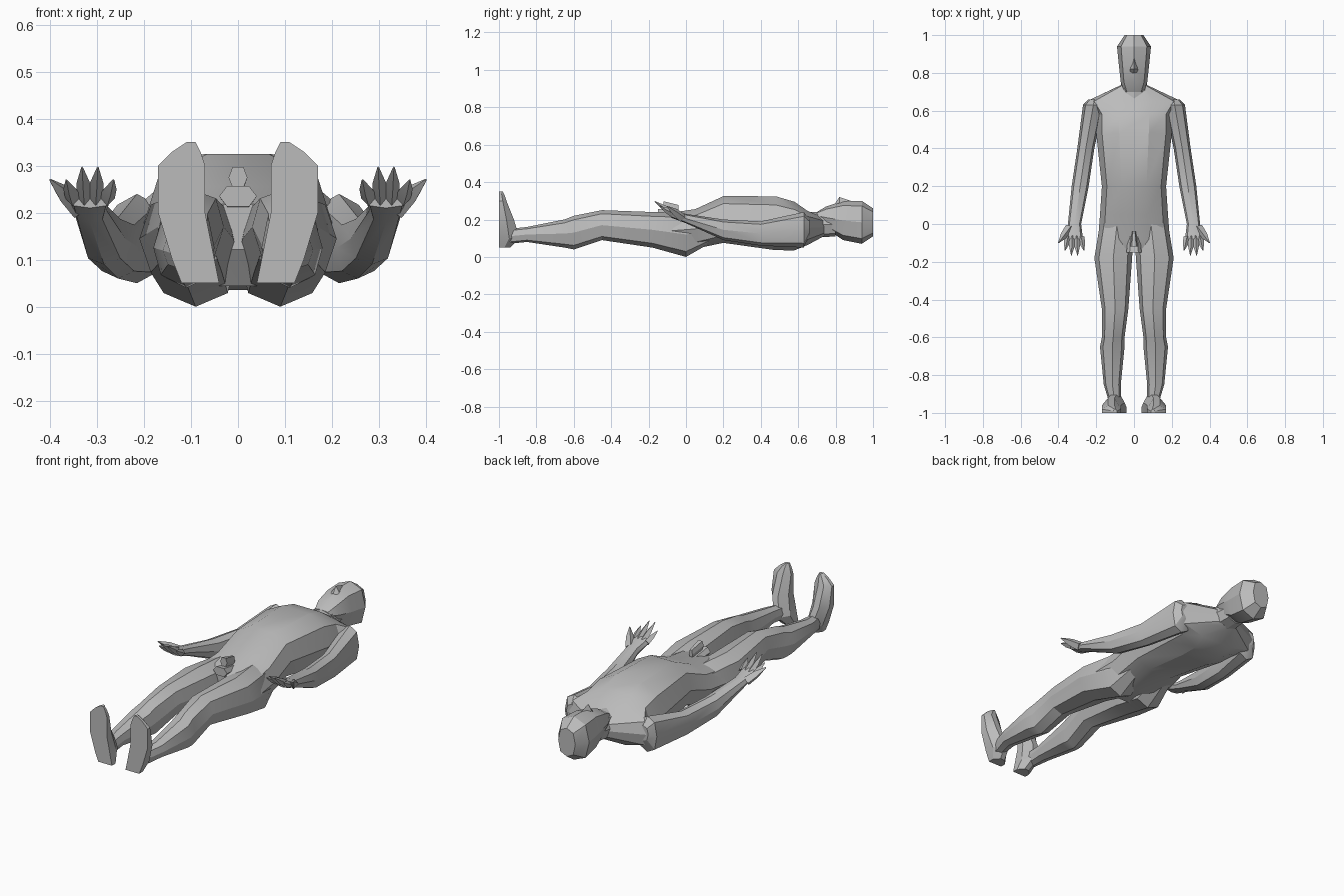
import bpy, bmesh, math
from mathutils import Vector

default_cube = bpy.data.objects.get("Cube")
if default_cube:
    bpy.data.objects.remove(default_cube, do_unlink=True)

stone = bpy.data.materials.new("plain grey")
stone.use_nodes = True
stone.diffuse_color = (0.5, 0.5, 0.5, 1)
stone.node_tree.nodes["Principled BSDF"].inputs["Base Color"].default_value = stone.diffuse_color


def finish(name, bm):
    """Turn the bmesh into a shaded object."""
    bmesh.ops.recalc_face_normals(bm, faces=bm.faces)
    mesh = bpy.data.meshes.new(name)
    bm.to_mesh(mesh)
    bm.free()
    mesh.materials.append(stone)
    part = bpy.data.objects.new(name, mesh)
    bpy.context.collection.objects.link(part)
    bpy.ops.object.select_all(action='DESELECT')
    part.select_set(True)
    bpy.context.view_layer.objects.active = part
    bpy.ops.object.shade_smooth_by_angle(angle=math.radians(25))


def loft(name, rings):
    """Skin a list of point rings and cap both ends."""
    bm = bmesh.new()
    loops = [[bm.verts.new(point) for point in ring] for ring in rings]
    for lower, upper in zip(loops, loops[1:]):
        for i in range(len(lower)):
            bm.faces.new((lower[i - 1], lower[i], upper[i], upper[i - 1]))
    bm.faces.new(loops[0])
    bm.faces.new(loops[-1])
    finish(name, bm)


def rounded(value, power=0.8):
    return math.copysign(abs(value) ** power, value)


def oval(y, inner, outer, under, top, side=1, count=8):
    """Faceted, slightly squared section across the body at y."""
    middle, half_width = (inner + outer) / 2, (outer - inner) / 2
    centre, half_depth = (under + top) / 2, (top - under) / 2
    angles = [math.tau * i / count for i in range(count)]
    return [Vector((side * (middle + half_width * rounded(math.cos(angle))), y,
                    centre + half_depth * rounded(math.sin(angle)))) for angle in angles]


def trunk(name, sections, count=8):
    """Loft of ovals centred on the body: y, half width, underside, top."""
    loft(name, [oval(y, -half, half, under, top, count=count)
                for y, half, under, top in sections])


def spike(name, base, tip, radius):
    """Four-sided finger that narrows past its knuckle."""
    direction = tip - base
    turn = direction.to_track_quat('Z', 'Y')
    corners = [Vector((radius, 0, 0)), Vector((0, radius, 0)),
               Vector((-radius, 0, 0)), Vector((0, -radius, 0))]
    loft(name, [[base + direction * along + turn @ (corner * width) for corner in corners]
                for along, width in ((0, 1), (0.5, 0.8), (1, 0.1))])


def sole_section(z, inner, outer, instep, side):
    """Flat sole at the far end with a tapered instep behind it."""
    width, middle = outer - inner, (instep - 1) / 2
    outline = ((inner, -1), (outer, -1), (outer, middle), (outer - width / 3, instep),
               (inner + width / 3, instep), (inner, middle))
    return [(side * x, y, z) for x, y in outline]


# Torso with sloping shoulders, neck and bearded head
trunk("torso", [(0.74, 0.06, 0.11, 0.21), (0.65, 0.25, 0.06, 0.25), (0.58, 0.2, 0.03, 0.3),
                (0.48, 0.2, 0.03, 0.33), (0.2, 0.17, 0.07, 0.33), (0.05, 0.18, 0.04, 0.26),
                (-0.08, 0.19, 0.04, 0.24), (-0.14, 0.1, 0.12, 0.22)], count=10)
trunk("neck", [(0.65, 0.08, 0.1, 0.24), (0.8, 0.06, 0.11, 0.24)])
trunk("head", [(0.7, 0.05, 0.2, 0.24), (0.75, 0.07, 0.15, 0.27), (0.84, 0.08, 0.09, 0.3),
               (0.94, 0.09, 0.07, 0.3), (1, 0.05, 0.11, 0.26)])
trunk("nose", [(0.8, 0.02, 0.26, 0.29), (0.82, 0.02, 0.26, 0.32), (0.88, 0.01, 0.26, 0.3)], count=4)

# Plain pelvic blocks
trunk("pelvic_block", [(-0.05, 0.03, 0.2, 0.24), (-0.15, 0.04, 0.21, 0.26)], count=6)
trunk("pelvic_ridge", [(-0.04, 0.01, 0.23, 0.28), (-0.12, 0.02, 0.25, 0.3)], count=6)

# Limb sections: y, inner x, outer x, underside, top
leg = [(0.14, 0.03, 0.14, 0.08, 0.2), (0, 0, 0.18, 0, 0.24), (-0.18, 0.01, 0.21, 0.05, 0.24),
       (-0.45, 0.03, 0.17, 0.09, 0.25), (-0.6, 0.05, 0.17, 0.04, 0.22),
       (-0.65, 0.05, 0.18, 0.05, 0.2), (-0.85, 0.07, 0.16, 0.08, 0.16), (-0.95, 0.07, 0.13, 0.07, 0.15)]
arm = [(0.66, 0.18, 0.24, 0.12, 0.2), (0.63, 0.16, 0.27, 0.05, 0.24), (0.4, 0.21, 0.3, 0.06, 0.19),
       (0.2, 0.24, 0.33, 0.09, 0.2), (0, 0.28, 0.35, 0.18, 0.23), (-0.08, 0.27, 0.36, 0.21, 0.25)]
# Foot sections: z, inner x, outer x, instep y
foot = [(0.05, 0.04, 0.12, -0.94), (0.1, 0.05, 0.14, -0.89), (0.2, 0.07, 0.17, -0.92),
        (0.3, 0.07, 0.17, -0.96), (0.33, 0.08, 0.14, -0.97), (0.35, 0.09, 0.11, -0.98)]

for side, label in ((1, "left"), (-1, "right")):
    loft(label + "_leg", [oval(*section, side=side) for section in leg])
    loft(label + "_arm", [oval(*section, side=side) for section in arm])
    loft(label + "_foot", [sole_section(*section, side) for section in foot])
    # Fingers fan out from the palm, the middle ones longest
    for index in range(4):
        spread = (index - 1.5) / 1.5
        reach = 0.17 - 0.03 * spread ** 2
        base = Vector((side * (0.315 + 0.035 * spread), -0.07, 0.23))
        tip = Vector((side * (0.315 + 0.05 * spread), -reach, reach + 0.13))
        spike(label + "_finger_" + "abcd"[index], base, tip, 0.018)
    spike(label + "_thumb", Vector((side * 0.34, -0.02, 0.21)),
          Vector((side * 0.4, -0.1, 0.27)), 0.025)
